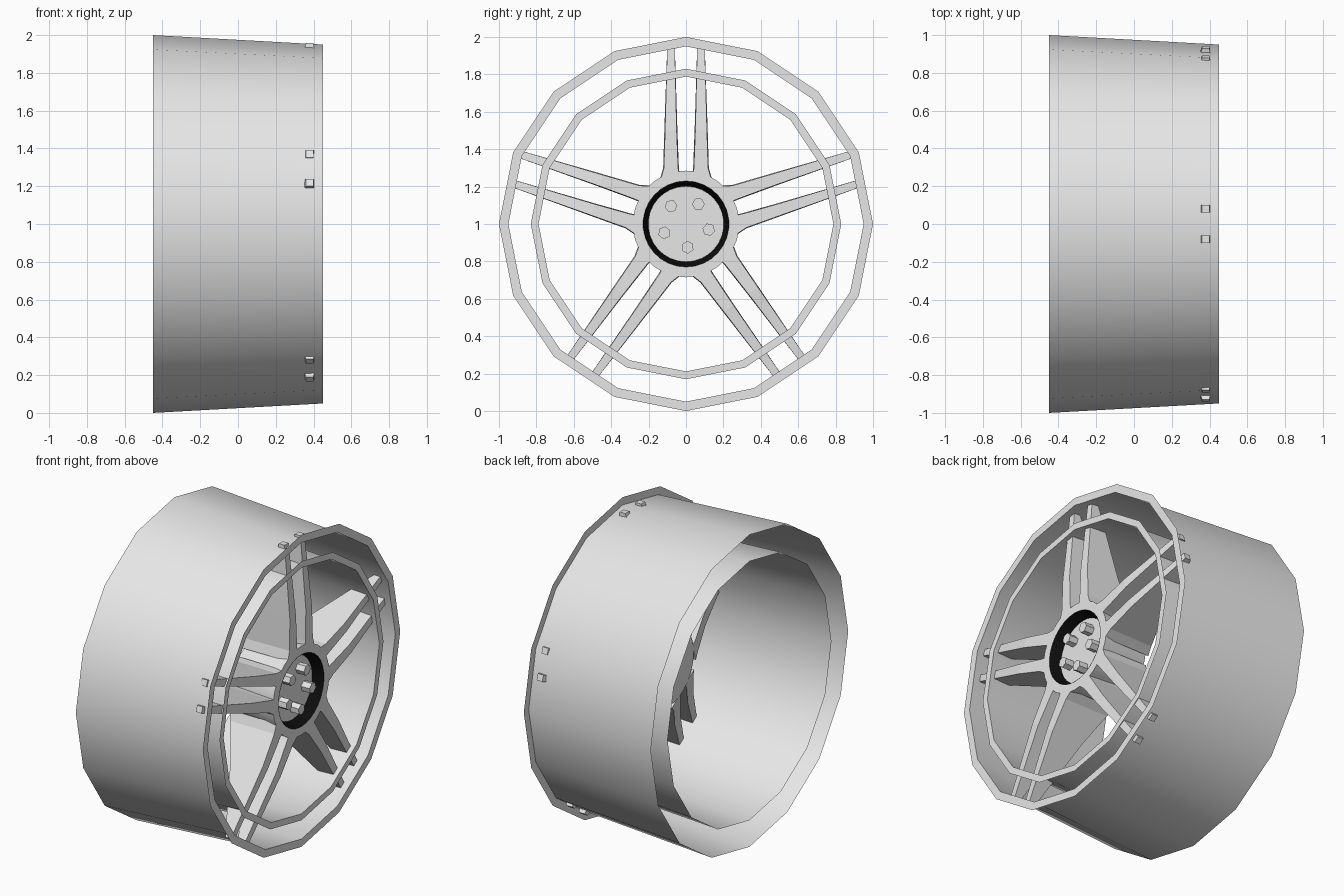
import bpy, bmesh, math
from mathutils import Matrix

if "Cube" in bpy.data.objects:
    bpy.data.objects.remove(bpy.data.objects["Cube"])


def mat(name, c):
    m = bpy.data.materials.new(name)
    m.diffuse_color = (*c, 1)
    m.use_nodes = True
    m.node_tree.nodes["Principled BSDF"].inputs["Base Color"].default_value = m.diffuse_color
    return m


grey = mat("light_grey", (0.8, 0.8, 0.8))
black = mat("black", (0.004, 0.004, 0.004))


def finish(bm, name, material, smooth=False, recalc=False):
    bmesh.ops.remove_doubles(bm, verts=bm.verts, dist=1e-5)
    if recalc:
        bmesh.ops.recalc_face_normals(bm, faces=bm.faces)
    me = bpy.data.meshes.new(name)
    bm.to_mesh(me)
    bm.free()
    me.materials.append(material)
    ob = bpy.data.objects.new(name, me)
    ob.location.z = 1
    bpy.context.collection.objects.link(ob)
    if smooth:
        bpy.ops.object.select_all(action='DESELECT')
        ob.select_set(True)
        bpy.context.view_layer.objects.active = ob
        bpy.ops.object.shade_smooth_by_angle(angle=math.radians(35))
    return ob


def lathe(name, profile, sides, material, smooth=True):
    """Turn (radius, x) points around the wheel axis."""
    bm = bmesh.new()
    rings = []
    for r, x in profile:
        rings.append([bm.verts.new((x, r * math.sin(a), r * math.cos(a)))
                      for a in (2 * math.pi * i / sides for i in range(sides))])
    for a, b in zip(rings, rings[1:]):
        for i in range(sides):
            j = (i + 1) % sides
            bm.faces.new((a[i], b[i], b[j], a[j]))
    bmesh.ops.dissolve_degenerate(bm, edges=bm.edges, dist=1e-6)
    return finish(bm, name, material, smooth)


# Outer and inner barrel sheets, each with a thin flat front flange
for label, k in (("outer", 1.0), ("inner", 0.83)):
    lathe(label + "_barrel", [(k, -0.45), (0.95 * k, 0.45)], 16, grey)
    lathe(label + "_flange", [(k, 0.45), (0.95 * k, 0.45)], 16, grey, False)

# Hub body, black recess wall and recessed face
lathe("hub", [(0.0, 0.12), (0.25, 0.12), (0.285, 0.448), (0.23, 0.448)], 30, grey)
lathe("hub_recess", [(0.23, 0.449), (0.2, 0.38)], 30, black)
lathe("hub_face", [(0.205, 0.385), (0.0, 0.385)], 30, grey, False)

# Five pairs of tapering spokes
# stations: radius, inner offset, outer offset, back x, front x
stations = [(0.24, 0.035, 0.135, 0.12, 0.448),
            (0.30, 0.042, 0.118, 0.14, 0.448),
            (0.50, 0.050, 0.112, 0.22, 0.446),
            (0.957, 0.060, 0.100, 0.36, 0.40)]
bm = bmesh.new()
for n in range(5):
    rot = Matrix.Rotation(2 * math.pi * n / 5, 3, 'X')
    for side in (-1, 1):
        loops = []
        for r, y0, y1, xb, xf in stations:
            f = 0.004 if r < 0.9 else 0     # back is slightly wider
            pts = [(xb, y0 - f, r), (xb, y1 + f, r), (xf, y1, r), (xf, y0, r)]
            vs = [bm.verts.new((x, y * side, z)) for x, y, z in pts]
            bmesh.ops.rotate(bm, verts=vs, matrix=rot)
            loops.append(vs)
        for a, b in zip(loops, loops[1:]):
            for i in range(4):
                j = (i + 1) % 4
                bm.faces.new((a[i], a[j], b[j], b[i]))
        bm.faces.new(loops[0])
        bm.faces.new(loops[-1])
finish(bm, "spokes", grey, recalc=True)

# Five hexagonal wheel nuts
bm = bmesh.new()
for n in range(5):
    a = math.radians(58 + 72 * n)
    m = (Matrix.Translation((0.41, 0.125 * math.cos(a), 0.125 * math.sin(a)))
         @ Matrix.Rotation(a, 4, 'X') @ Matrix.Rotation(math.pi / 2, 4, 'Y'))
    bmesh.ops.create_cone(bm, cap_ends=True, segments=6, radius1=0.034,
                          radius2=0.034, depth=0.07, matrix=m)
finish(bm, "wheel_nuts", grey, recalc=True)
